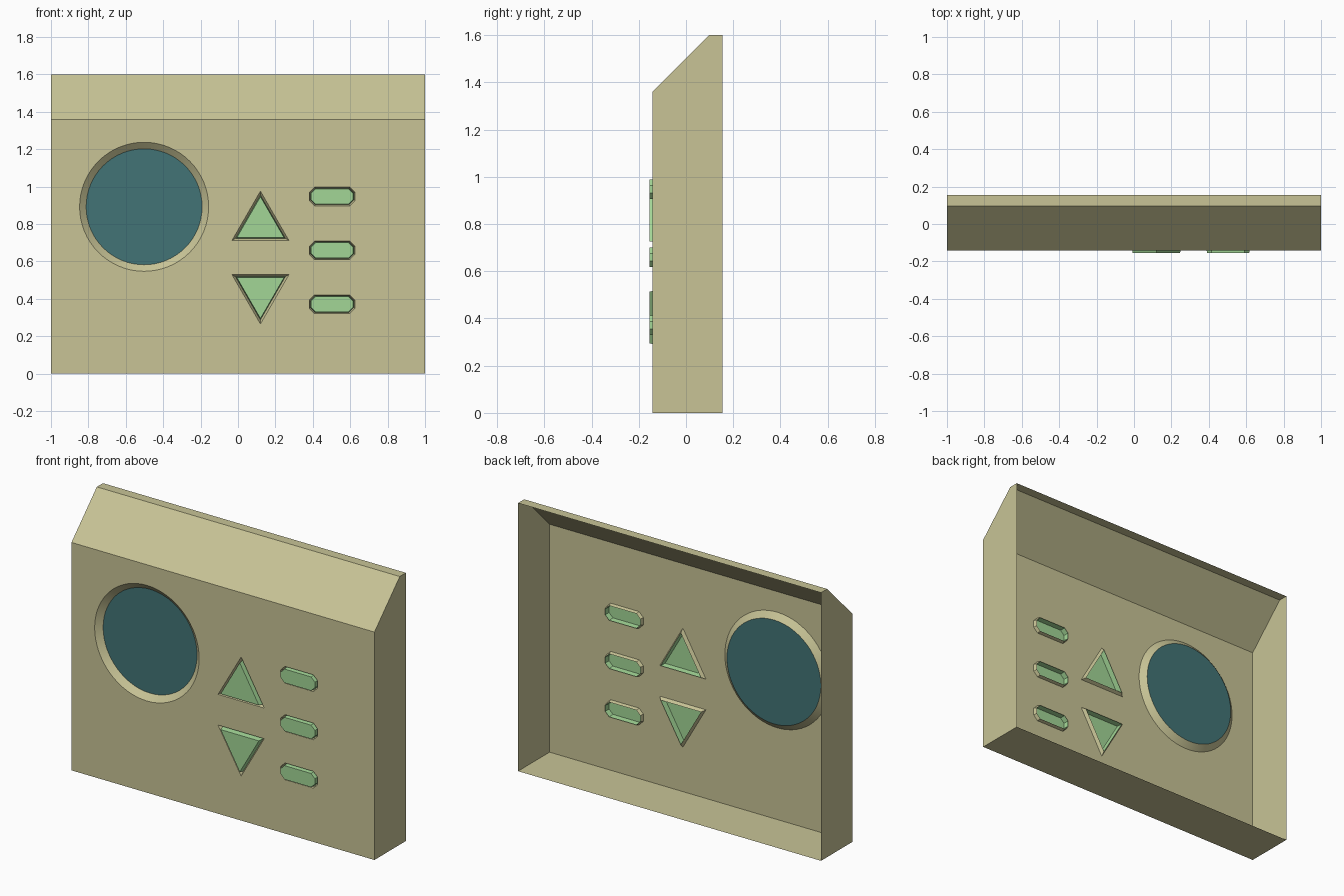
import bpy, bmesh, math

if "Cube" in bpy.data.objects:
    bpy.data.objects.remove(bpy.data.objects["Cube"])

FRONT, BACK, TIP = -0.142, 0.155, -0.155
SINK = 0.02          # depth of the button recesses
SCREEN_SINK = 0.03   # depth of the round screen


def material(name, rgb):
    m = bpy.data.materials.new(name)
    m.diffuse_color = (*rgb, 1)
    m.use_nodes = True
    m.node_tree.nodes["Principled BSDF"].inputs["Base Color"].default_value = m.diffuse_color
    return m


BEIGE = material("beige casing", (0.578, 0.552, 0.305))
GREEN = material("green button", (0.361, 0.672, 0.305))
TEAL = material("teal screen", (0.054, 0.174, 0.181))


def finish(bm, name, mat, smooth=False):
    for f in bm.faces:
        f.smooth = smooth
    me = bpy.data.meshes.new(name)
    bm.to_mesh(me)
    bm.free()
    me.materials.append(mat)
    ob = bpy.data.objects.new(name, me)
    bpy.context.collection.objects.link(ob)
    return ob


def face_front(bm):
    bm.normal_update()
    for f in bm.faces:
        if f.normal.y > 0:
            f.normal_flip()


def polygon(cx, cz, r, n, start=90):
    angles = [math.radians(start + 360 * i / n) for i in range(n)]
    return [(cx + r * math.cos(a), cz + r * math.sin(a)) for a in angles]


def oblong(cx, cz, w, h, c):
    pts = [(w, h - c), (w - c, h), (c - w, h), (-w, h - c),
           (-w, c - h), (c - w, -h), (w - c, -h), (w, c - h)]
    return [(cx + x, cz + z) for x, z in pts]


def loft(name, loops, mat, cap=False, smooth=False):
    """Skin (outline, y) loops that have equal point counts."""
    bm = bmesh.new()
    rows = [[bm.verts.new((x, y, z)) for x, z in pts] for pts, y in loops]
    for a, b in zip(rows, rows[1:]):
        for i in range(len(a)):
            j = (i + 1) % len(a)
            bm.faces.new((a[i], a[j], b[j], b[i]))
    if cap:
        bm.faces.new(rows[-1])
    face_front(bm)
    return finish(bm, name, mat, smooth)


# Casing walls: open-backed sheet with a sloped top front
bm = bmesh.new()
profile = [(BACK, 0), (FRONT, 0), (FRONT, 1.36), (0.097, 1.6), (BACK, 1.6)]
left = [bm.verts.new((-1, y, z)) for y, z in profile]
right = [bm.verts.new((1, y, z)) for y, z in profile]
bm.faces.new(left)
bm.faces.new(right)
for i in (0, 2, 3):
    bm.faces.new((left[i], left[i + 1], right[i + 1], right[i]))
bm.normal_update()
for f in bm.faces:
    d = f.calc_center_median()
    d.y -= 0.1
    d.z -= 0.8
    if f.normal.dot(d) < 0:
        f.normal_flip()
finish(bm, "casing_walls", BEIGE)

holes = []

# Round screen sunk behind a sloping bezel
sx, sz = -0.502, 0.892
outer, inner = polygon(sx, sz, 0.345, 64), polygon(sx, sz, 0.31, 64)
holes.append(outer)
loft("screen_bezel", [(outer, FRONT), (inner, FRONT + SCREEN_SINK)], BEIGE, smooth=True)
loft("screen", [(inner, FRONT + SCREEN_SINK)], TEAL, cap=True)


# Buttons: recess rim in the casing, raised hollow cap in green
def button(name, hole, base, top):
    holes.append(hole)
    loft(name + "_rim", [(hole, FRONT), (base, FRONT + SINK)], BEIGE)
    loft(name, [(base, FRONT + SINK), (top, TIP)], GREEN, cap=True)


for name, cz, start in (("up_button", 0.8, 90), ("down_button", 0.441, -90)):
    button(name, *[polygon(0.12, cz, r, 3, start) for r in (0.176, 0.154, 0.146)])

for i, cz in enumerate((0.947, 0.659, 0.371)):
    button("oblong_button_%d" % (i + 1),
           oblong(0.503, cz, 0.122, 0.050, 0.028),
           oblong(0.503, cz, 0.116, 0.044, 0.026),
           oblong(0.503, cz, 0.113, 0.041, 0.025))

# Front panel with all the openings
bm = bmesh.new()
for pts in [[(-1, 0), (1, 0), (1, 1.36), (-1, 1.36)]] + holes:
    vs = [bm.verts.new((x, FRONT, z)) for x, z in pts]
    for i in range(len(vs)):
        bm.edges.new((vs[i - 1], vs[i]))
bmesh.ops.triangle_fill(bm, use_beauty=True, use_dissolve=False,
                        edges=bm.edges[:], normal=(0, -1, 0))
face_front(bm)
finish(bm, "front_panel", BEIGE)
